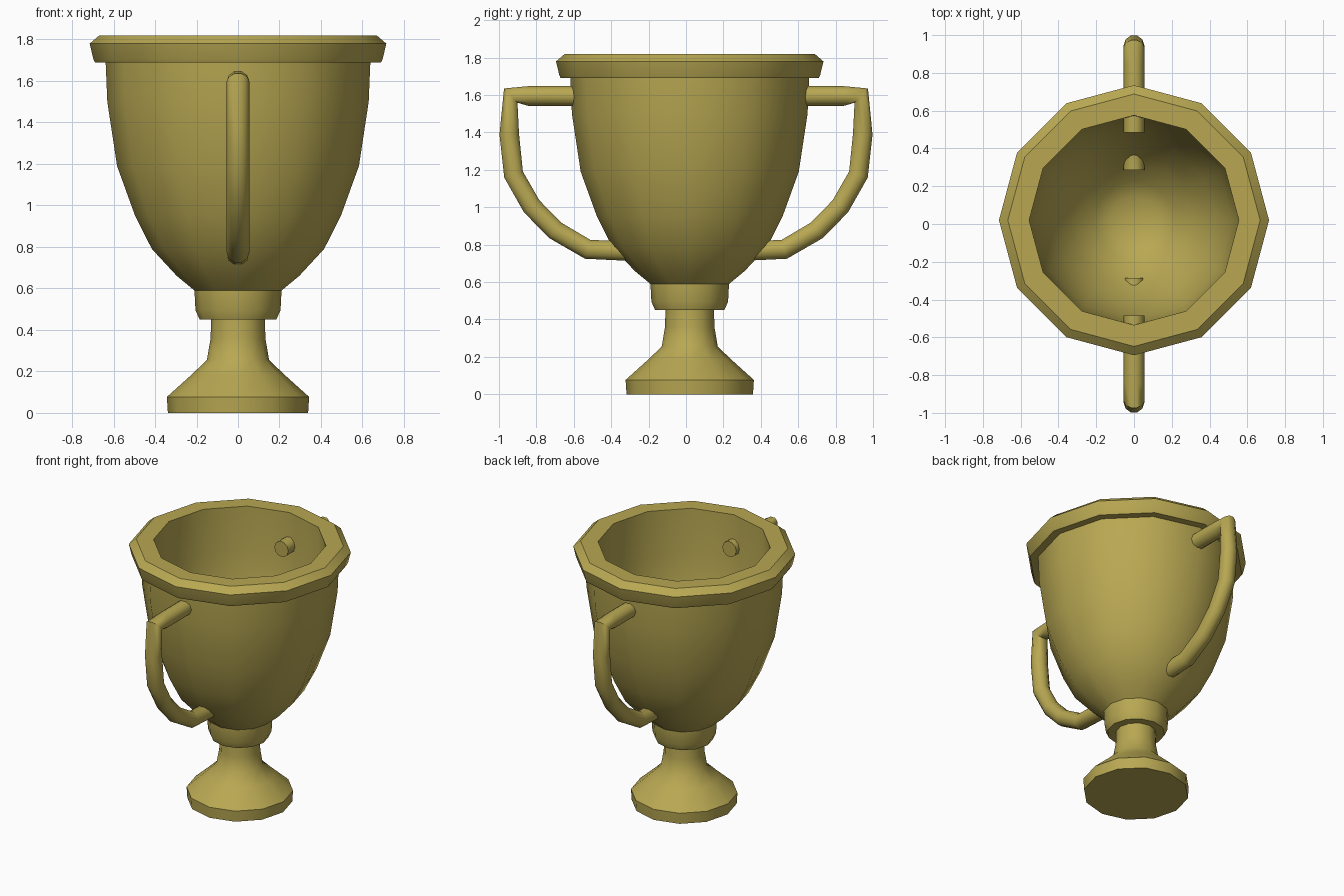
import bpy, bmesh, math

if "Cube" in bpy.data.objects:
    bpy.data.objects.remove(bpy.data.objects["Cube"])

gold = bpy.data.materials.new("gold")
gold.diffuse_color = (0.48, 0.39, 0.085, 1)
gold.use_nodes = True
gold.node_tree.nodes["Principled BSDF"].inputs["Base Color"].default_value = gold.diffuse_color


def finish(obj, angle):
    obj.data.materials.append(gold)
    bpy.ops.object.select_all(action='DESELECT')
    obj.select_set(True)
    bpy.context.view_layer.objects.active = obj
    bpy.ops.object.shade_smooth_by_angle(angle=math.radians(angle))


def lathe(name, profile, y, sides=12):
    bm = bmesh.new()
    verts = [bm.verts.new((r, 0, z)) for r, z in profile]
    edges = [bm.edges.new(p) for p in zip(verts, verts[1:])]
    bmesh.ops.spin(bm, geom=verts + edges, axis=(0, 0, 1), cent=(0, 0, 0),
                   angle=2 * math.pi, steps=sides, use_merge=False)
    bmesh.ops.remove_doubles(bm, verts=bm.verts[:], dist=1e-4)
    bmesh.ops.recalc_face_normals(bm, faces=bm.faces[:])
    me = bpy.data.meshes.new(name)
    bm.to_mesh(me)
    bm.free()
    obj = bpy.data.objects.new(name, me)
    obj.location.y = y
    bpy.context.collection.objects.link(obj)
    finish(obj, 38)


# Cup: foot, stem, collar, bowl, rim and hollow inside in one profile
cup = [(0, 0), (.338, 0), (.343, .077), (.225, .183), (.15, .255), (.132, .36),
       (.13, .45), (.185, .45), (.205, .495), (.21, .59),
       (.295, .66), (.415, .79), (.496, .95), (.583, 1.19), (.63, 1.5), (.638, 1.69),
       (.69, 1.69), (.697, 1.705), (.715, 1.78), (.668, 1.82), (.555, 1.82),
       (.552, 1.5), (.52, 1.2), (.435, .96), (.35, .825), (.305, .765), (.21, .67),
       (.125, .615), (0, .615)]
lathe("cup", cup, 0.02)

# Handles: round tube along a bent path, ends poking through the wall
path = [(.485, 1.595), (.845, 1.595), (.937, 1.597), (.945, 1.39), (.922, 1.175),
        (.825, 1.005), (.70, .877), (.525, .775), (.287, .765)]


def handle(name, side):
    cu = bpy.data.curves.new(name, 'CURVE')
    cu.dimensions = '3D'
    cu.bevel_depth = .055
    cu.bevel_resolution = 3
    cu.use_fill_caps = True
    sp = cu.splines.new('POLY')
    sp.points.add(len(path) - 1)
    for p, (y, z) in zip(sp.points, path):
        p.co = (0, y * side, z, 1)
    obj = bpy.data.objects.new(name, cu)
    bpy.context.collection.objects.link(obj)
    bpy.ops.object.select_all(action='DESELECT')
    obj.select_set(True)
    bpy.context.view_layer.objects.active = obj
    bpy.ops.object.convert(target='MESH')
    obj = bpy.context.view_layer.objects.active
    # Weld the caps to the tube
    bm = bmesh.new()
    bm.from_mesh(obj.data)
    bmesh.ops.remove_doubles(bm, verts=bm.verts[:], dist=1e-4)
    bmesh.ops.recalc_face_normals(bm, faces=bm.faces[:])
    bm.to_mesh(obj.data)
    bm.free()
    finish(obj, 50)


handle("back_handle", 1)
handle("front_handle", -1)
